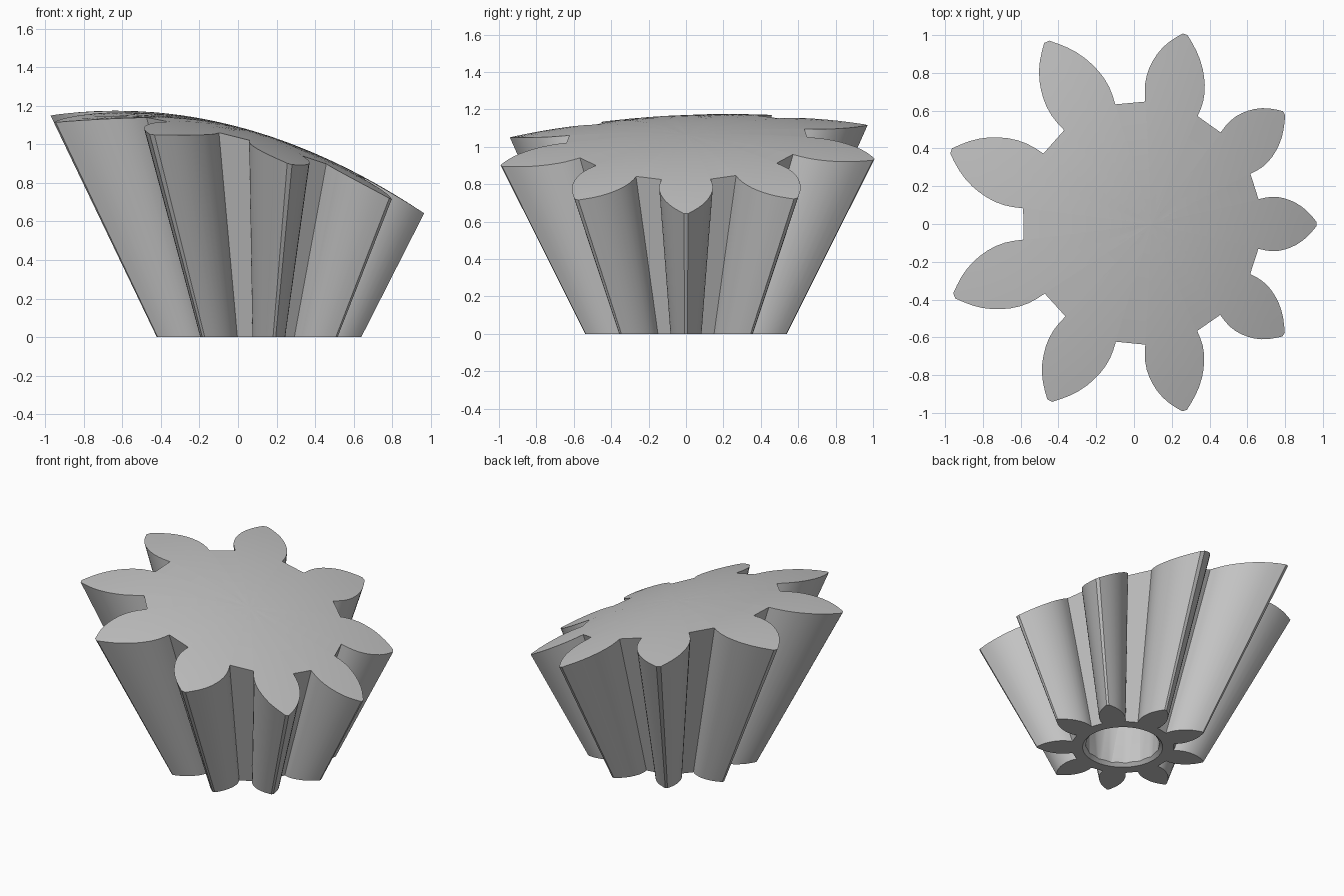
import bpy, bmesh, math
from mathutils import Matrix, Vector

cube = bpy.data.objects.get("Cube")
if cube:
    bpy.data.objects.remove(cube, do_unlink=True)

TEETH = 9
AXIS_X = 0.094                 # gear axis position
BASE_R, FLARE = 0.546, 0.508   # tip radius at the base, growth per unit height

# Half of one tooth from root to tip, in units of the tip radius
HALF = [(0.586, 0.133), (0.63, 0.146), (0.672, 0.152), (0.718, 0.152),
        (0.762, 0.146), (0.805, 0.135), (0.845, 0.121), (0.89, 0.099),
        (0.93, 0.073), (0.968, 0.042), (1.0, 0.013)]


def gear_outline():
    tooth = [Vector((x, -y, 0)) for x, y in HALF] + [Vector((x, y, 0)) for x, y in reversed(HALF)]
    return [Matrix.Rotation(math.tau * i / TEETH, 3, 'Z') @ p
            for i in range(TEETH) for p in tooth]


def dome(x, y):
    return 1.09 - 0.26 * x - 0.21 * x * x - 0.09 * y * y + 0.0255 * y - 0.0245 * x * y


def at_height(p, z):
    r = BASE_R + FLARE * z
    return Vector((AXIS_X + p.x * r, p.y * r, z))


def on_dome(p):
    # Follow the flared line through p up to the dome
    z = 1.0
    for _ in range(40):
        q = at_height(p, z)
        z = dome(q.x, q.y)
    return at_height(p, z)


def make_object(name, bm, material=None):
    bmesh.ops.recalc_face_normals(bm, faces=bm.faces)
    mesh = bpy.data.meshes.new(name)
    bm.to_mesh(mesh)
    bm.free()
    obj = bpy.data.objects.new(name, mesh)
    bpy.context.collection.objects.link(obj)
    if material:
        mesh.materials.append(material)
    return obj


def bridge(bm, a, b):
    for i in range(len(a)):
        j = (i + 1) % len(a)
        bm.faces.new((a[i], a[j], b[j], b[i]))


grey = bpy.data.materials.new("plain grey")
grey.use_nodes = True
colour = (0.55, 0.55, 0.55, 1)
grey.diffuse_color = colour
grey.node_tree.nodes["Principled BSDF"].inputs["Base Color"].default_value = colour

# Flared gear body: flat base, straight tooth flanks, domed top in rings
bm = bmesh.new()
outline = gear_outline()
base = [bm.verts.new(at_height(p, 0)) for p in outline]
bm.faces.new(list(reversed(base)))
previous = base
for step in range(10, 0, -1):
    ring = [bm.verts.new(on_dome(p * step / 10)) for p in outline]
    bridge(bm, previous, ring)
    previous = ring
centre = bm.verts.new(on_dome(Vector((0, 0, 0))))
for i, v in enumerate(previous):
    bm.faces.new((v, previous[(i + 1) % len(previous)], centre))
gear = make_object("flared_gear", bm, grey)


def cutter(name, sides, r1, r2, z1, z2):
    bm = bmesh.new()
    place = Matrix.Translation((AXIS_X, 0, (z1 + z2) / 2))
    bmesh.ops.create_cone(bm, cap_ends=True, segments=sides, radius1=r1,
                          radius2=r2, depth=z2 - z1, matrix=place)
    obj = make_object(name, bm, grey)
    obj.hide_render = True
    return obj


# Blind bore with a countersunk mouth
bpy.context.view_layer.objects.active = gear
for tool in (cutter("bore_cutter", 16, 0.237, 0.237, -0.1, 0.6),
             cutter("countersink_cutter", 64, 0.275, 0.195, -0.02, 0.06)):
    mod = gear.modifiers.new(tool.name, 'BOOLEAN')
    mod.operation = 'DIFFERENCE'
    mod.solver = 'EXACT'
    mod.object = tool
    bpy.ops.object.modifier_apply(modifier=mod.name)
    bpy.data.objects.remove(tool, do_unlink=True)

# Smooth flanks and dome, crisp tooth edges
bpy.ops.object.select_all(action='DESELECT')
gear.select_set(True)
bpy.ops.object.shade_smooth_by_angle(angle=math.radians(30))
